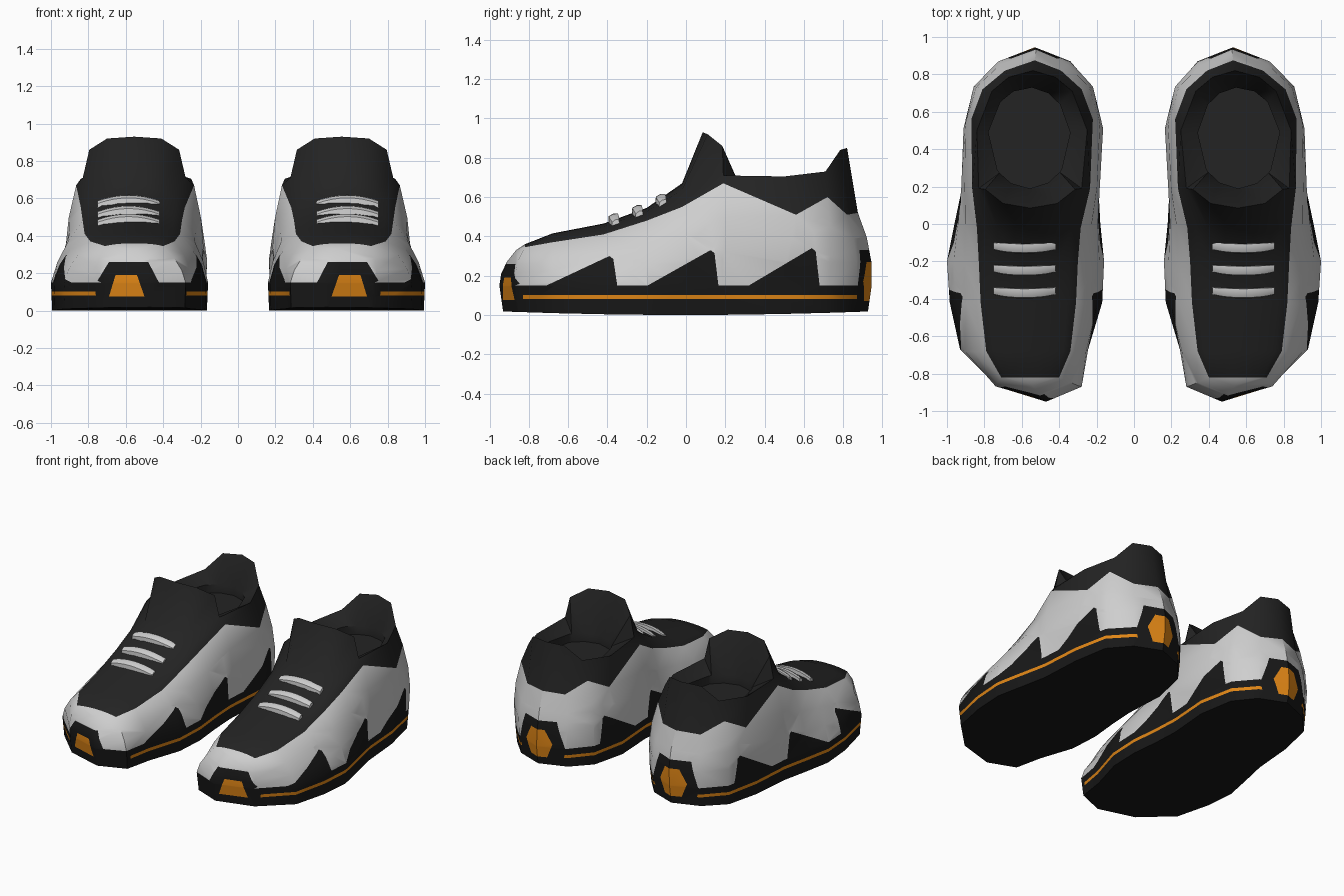
import bpy, bmesh, math
from mathutils import Vector as V

if "Cube" in bpy.data.objects:
    bpy.data.objects.remove(bpy.data.objects["Cube"])


def material(name, rgb):
    m = bpy.data.materials.new(name)
    m.diffuse_color = (*rgb, 1)
    m.use_nodes = True
    m.node_tree.nodes["Principled BSDF"].inputs["Base Color"].default_value = m.diffuse_color
    return m


MATS = [material("sole_black", (0.009, 0.009, 0.009)),
        material("light_grey", (0.62, 0.62, 0.62)),
        material("fabric_black", (0.017, 0.017, 0.017)),
        material("orange", (0.75, 0.24, 0.008))]
SOLE, GREY, FABRIC, ORANGE = range(4)


def finish(name, bm, mats, angle):
    """Turn a bmesh into a mirrored, smoothed pair."""
    bmesh.ops.recalc_face_normals(bm, faces=bm.faces)
    me = bpy.data.meshes.new(name)
    bm.to_mesh(me)
    bm.free()
    ob = bpy.data.objects.new(name, me)
    bpy.context.collection.objects.link(ob)
    for m in mats:
        me.materials.append(m)
    bpy.ops.object.select_all(action='DESELECT')
    ob.select_set(True)
    bpy.context.view_layer.objects.active = ob
    bpy.ops.object.shade_smooth_by_angle(angle=math.radians(angle))
    mod = ob.modifiers.new("pair", 'MIRROR')
    mod.use_clip = False
    mod.use_mirror_merge = False
    return ob


def paint(bm, poly, u, v, mat, keep):
    """Cut a convex polygon (projected along the third axis) into the skin and colour it."""
    lo = [min(p[k] for p in poly) for k in (0, 1)]
    hi = [max(p[k] for p in poly) for k in (0, 1)]

    def near(f):
        if not keep(f.calc_center_median()):
            return False
        for k, ax in ((0, u), (1, v)):
            c = [w.co[ax] for w in f.verts]
            if max(c) < lo[k] or min(c) > hi[k]:
                return False
        return True

    edges = list(zip(poly, poly[1:] + poly[:1]))
    for a, b in edges:
        co, no = V((0, 0, 0)), V((0, 0, 0))
        co[u], co[v] = a
        no[u], no[v] = b[1] - a[1], a[0] - b[0]
        faces = [f for f in bm.faces if near(f)]
        geom = faces + list({e for f in faces for e in f.edges}) + list({w for f in faces for w in f.verts})
        bmesh.ops.bisect_plane(bm, geom=geom, dist=1e-5, plane_co=co, plane_no=no.normalized())
    for f in bm.faces:
        c = f.calc_center_median()
        s = [(b[0] - a[0]) * (c[v] - a[1]) - (b[1] - a[1]) * (c[u] - a[0]) for a, b in edges]
        if keep(c) and (min(s) >= 0 or max(s) <= 0):
            f.material_index = mat


# Stations from toe to heel: widest y, left x, right x | upper edge y, left x, right x, z | crown z
STATIONS = [
    (-.87, .28, .73, -.82, .40, .71, .345, .36),
    (-.67, .245, .93, -.68, .34, .79, .37, .415),
    (-.42, .17, .985, -.42, .31, .82, .41, .465),
    (-.20, .16, 1.0, -.20, .30, .83, .48, .545),
    (-.00, .18, .96, -.02, .285, .84, .55, .67),
    (.19, .19, .92, .19, .235, .865, .67, 0),
    (.48, .17, .90, .56, .22, .87, .51, 0),
    (.73, .22, .85, .72, .28, .81, .60, 0),
    (.87, .34, .72, .82, .39, .69, .51, 0)]
RIGHT = [(V((s[2], s[0], .15)), V((s[5], s[3], s[6]))) for s in STATIONS]
LEFT = [(V((s[1], s[0], .15)), V((s[4], s[3], s[6]))) for s in STATIONS]
TOE = (V((.47, -.95, .15)), V((.54, -.865, .33)))
HEEL = (V((.53, .945, .15)), V((.53, .875, .52)))
COLS = [TOE] + RIGHT + [HEEL] + LEFT[::-1]
N = len(COLS)

bm = bmesh.new()


def face(verts, mat):
    bm.faces.new(verts).material_index = mat


# Sole wall and side walls: rings stacked from the ground to the upper edge
rings = [[] for _ in range(5)]
for wide, edge in COLS:
    out = V(((wide.x - .57) / .16, wide.y / .9, 0)).normalized()
    rings[0].append(bm.verts.new((.57 + (wide.x - .57) * .985, wide.y * .98, .02 * wide.y ** 2)))
    for k in range(4):
        t = k / 3
        bulge = .022 if k in (1, 2) else 0
        rings[k + 1].append(bm.verts.new(wide.lerp(edge, t) + out * bulge))
for k in range(4):
    for i in range(N):
        j = (i + 1) % N
        face((rings[k][i], rings[k][j], rings[k + 1][j], rings[k + 1][i]), GREY if k else SOLE)
face(rings[0], SOLE)
edge = rings[4]

# Vamp and tongue: rows across the top, the last one is the tongue rim
FRAC = [(.08, .35), (.2, .72), (.36, .95), (.5, 1), (.64, .95), (.8, .72), (.92, .35)]
rows = []
for i, s in enumerate(STATIONS[:5], 1):
    mid = [bm.verts.new((s[4] + (s[5] - s[4]) * f, s[3], s[6] + (s[7] - s[6]) * h)) for f, h in FRAC]
    rows.append([edge[N - i]] + mid + [edge[i]])
half = [(.28, .19, .71), (.315, .185, .86), (.41, .11, .92)]
rim = half + [(.555, .085, .93)] + [(1.11 - x, y, z) for x, y, z in half[::-1]]
rows.append([edge[N - 6]] + [bm.verts.new(p) for p in rim] + [edge[6]])
for a, b in zip(rows, rows[1:]):
    for k in range(8):
        face((a[k], a[k + 1], b[k + 1], b[k]), FABRIC)
for k in range(8):
    face((edge[0], rows[0][k], rows[0][k + 1]), GREY)

# Collar with raised heel tab
side = [(.84, .50, .705), (.76, .71, .73), (.67, .785, .84)]
pts = side + [(.54, .82, .85)] + [(1.09 - x, y, z) for x, y, z in side[::-1]]
collar = [rows[5][7]] + [bm.verts.new(p) for p in pts] + [rows[5][1]]
for k in range(8):
    face((edge[6 + k], edge[7 + k], collar[k + 1], collar[k]), FABRIC)

# Lining sloping down to a shallow foot opening
loop = collar + rows[5][2:7]


def inner_ring(z):
    ring = []
    for w in loop:
        a = math.atan2((w.co.y - .46) / .27, (w.co.x - .56) / .22)
        ring.append(bm.verts.new((.56 + .22 * math.cos(a), .46 + .27 * math.sin(a), z)))
    return ring


levels = [loop, inner_ring(.65), inner_ring(.59)]
for a, b in zip(levels, levels[1:]):
    for i in range(len(loop)):
        j = (i + 1) % len(loop)
        face((a[i], a[j], b[j], b[i]), FABRIC)
face(levels[2], FABRIC)

# Painted teeth, toe bumper, heel badge and sole stripe
bmesh.ops.triangulate(bm, faces=bm.faces)
for y, h in ((-.35, .30), (.165, .33), (.68, .34)):
    paint(bm, [(y - .36, .15), (y, .15), (y - .02, h - .015), (y - .04, h)], 1, 2, SOLE,
          lambda c: c.z > .14)
front = lambda c: c.y < -.75
back = lambda c: c.y > .75
paint(bm, [(.42, .145), (.76, .145), (.69, .26), (.48, .26)], 0, 2, SOLE, front)
paint(bm, [(.50, .075), (.69, .075), (.655, .19), (.54, .19)], 0, 2, ORANGE, front)
paint(bm, [(.35, .145), (.71, .145), (.66, .33), (.41, .33)], 0, 2, SOLE, back)
paint(bm, [(.47, .07), (.60, .07), (.64, .17), (.59, .27), (.48, .27), (.43, .17)], 0, 2, ORANGE, back)
paint(bm, [(-.83, .08), (.87, .08), (.87, .102), (-.83, .102)], 1, 2, ORANGE, lambda c: c.z < .16)
finish("shoes", bm, MATS, 40)

# Laces: three bowed straps across the vamp
bm = bmesh.new()
for y, z in ((-.37, .497), (-.25, .54), (-.13, .597)):
    prev = None
    for k in range(9):
        t = k / 4 - 1
        w = .026 * (1 - .25 * t ** 4)
        c = V((.585 + .165 * t, y + .012 * t * t, z - .03 * t * t))
        ring = [bm.verts.new(c + V((0, a * w, b * .016 + a * .008)))
                for a, b in ((-1, -1.4), (1, -1.4), (.9, .8), (0, 1.2), (-.9, .8))]
        if prev:
            for i in range(5):
                j = (i + 1) % 5
                bm.faces.new((prev[i], prev[j], ring[j], ring[i]))
        if k in (0, 8):
            bm.faces.new(ring)
        prev = ring
finish("laces", bm, [MATS[GREY]], 40)
